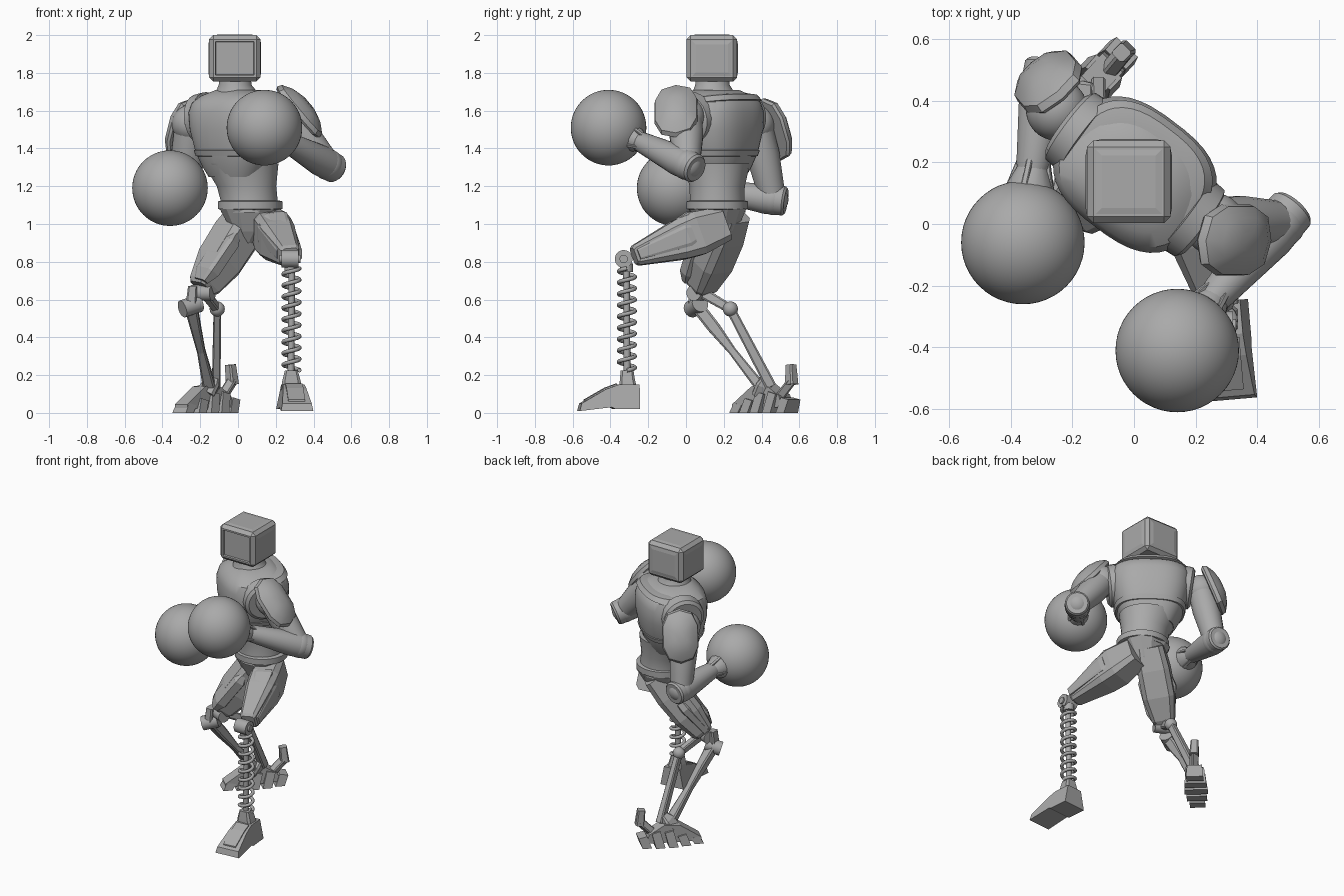
import bpy, bmesh, math
from mathutils import Vector, Matrix

if "Cube" in bpy.data.objects:
    bpy.data.objects.remove(bpy.data.objects["Cube"], do_unlink=True)

grey = bpy.data.materials.new("plain_grey")
grey.use_nodes = True
grey.diffuse_color = (0.4, 0.4, 0.4, 1)
grey.node_tree.nodes["Principled BSDF"].inputs["Base Color"].default_value = (0.4, 0.4, 0.4, 1)


def finish(name, bm, matrix=Matrix(), smooth=True):
    bmesh.ops.recalc_face_normals(bm, faces=bm.faces)
    mesh = bpy.data.meshes.new(name)
    bm.to_mesh(mesh)
    bm.free()
    mesh.materials.append(grey)
    ob = bpy.data.objects.new(name, mesh)
    ob.matrix_world = matrix
    bpy.context.collection.objects.link(ob)
    if smooth:
        bpy.ops.object.select_all(action='DESELECT')
        ob.select_set(True)
        bpy.context.view_layer.objects.active = ob
        bpy.ops.object.shade_smooth_by_angle(angle=math.radians(35))
    return ob


def loft(name, rings, n=32, e=2, matrix=Matrix(), smooth=True):
    """Capped skin over superellipse rings (x, y, z, half width, half depth)."""
    bm = bmesh.new()
    loops = []
    for x, y, z, rx, ry in rings:
        loop = []
        for i in range(n):
            a = (i + 0.5) * math.tau / n
            c, s = math.cos(a), math.sin(a)
            loop.append(bm.verts.new((x + rx * math.copysign(abs(c) ** (2 / e), c),
                                      y + ry * math.copysign(abs(s) ** (2 / e), s), z)))
        loops.append(loop)
    for lo, hi in zip(loops, loops[1:]):
        for i in range(n):
            j = (i + 1) % n
            bm.faces.new((lo[i], lo[j], hi[j], hi[i]))
    bm.faces.new(loops[0])
    bm.faces.new(loops[-1])
    return finish(name, bm, matrix, smooth)


def limb(name, a, b, profile, n=20, e=2, hint=(1, 0, 0), smooth=True):
    """Loft from a to b; profile lists (fraction, half width, half depth)."""
    a, b = Vector(a), Vector(b)
    z = (b - a).normalized()
    x = Vector(hint)
    if x.cross(z).length < 0.05:
        x = Vector((0, 0, 1))
    x = (x - z * x.dot(z)).normalized()
    y = z.cross(x)
    m = Matrix((x, y, z)).transposed().to_4x4()
    m.translation = a
    length = (b - a).length
    return loft(name, [(0, 0, t * length, rx, ry) for t, rx, ry in profile], n, e, m, smooth)


def block(name, a, b, profile, hint=(1, 0, 0)):
    return limb(name, a, b, profile, 8, 5, hint, False)


def rod(name, a, b, r, n=16):
    return limb(name, a, b, [(0, r, r), (1, r, r)], n)


def prism(name, outline, half, matrix, taper=0):
    """Side outline (y, z) given a width, narrowing with height."""
    bm = bmesh.new()
    sides = [[bm.verts.new((s * half * (1 - taper * z), y, z)) for y, z in outline] for s in (-1, 1)]
    for side in sides:
        bm.faces.new(side)
    for i in range(len(outline)):
        j = (i + 1) % len(outline)
        bm.faces.new((sides[0][i], sides[0][j], sides[1][j], sides[1][i]))
    return finish(name, bm, matrix, False)


def ball(name, centre, r):
    bm = bmesh.new()
    bmesh.ops.create_uvsphere(bm, u_segments=48, v_segments=32, radius=r)
    return finish(name, bm, Matrix.Translation(centre))


def placed(x, y, z, degrees):
    return Matrix.Translation((x, y, z)) @ Matrix.Rotation(math.radians(degrees), 4, 'Z')


# Head: bevelled box with framed panels and a recessed screen
bm = bmesh.new()
bmesh.ops.create_cube(bm, size=1, matrix=Matrix.Diagonal((0.272, 0.268, 0.245, 1)))
bmesh.ops.bevel(bm, geom=bm.edges[:], offset=0.022, segments=1, affect='EDGES')
bm.normal_update()
for f in [f for f in bm.faces if max(abs(c) for c in f.normal) > 0.99 and f.normal.z > -0.5]:
    front = f.normal.y < -0.9
    bmesh.ops.inset_region(bm, faces=[f], thickness=0.016 if front else 0.01, depth=0)
    bmesh.ops.inset_region(bm, faces=[f], thickness=0.004 if front else 0.028,
                           depth=-0.012 if front else 0.004)
finish("head", bm, Matrix.Translation((-0.017, 0.137, 1.877)), False)
loft("neck", [(0, 0.15, 1.64, 0.15, 0.14), (-0.008, 0.145, 1.7, 0.11, 0.11),
              (-0.015, 0.14, 1.735, 0.088, 0.092), (-0.015, 0.14, 1.77, 0.083, 0.088)])

# Torso, turned towards one side
turn = placed(0.003, 0.16, 0, -37)
chest = [(1.25, .15, .14), (1.3, .18, .165), (1.38, .22, .192), (1.5, .252, .213),
         (1.59, .262, .213), (1.645, .242, .198), (1.68, .19, .16), (1.71, .11, .11)]
loft("chest", [(0, 0, z, w, d) for z, w, d in chest], 40, 2.7, turn)
loft("chest_band", [(0, 0, z, w, d) for z, w, d in
                    ((1.355, .2, .17), (1.36, .22, .19), (1.39, .23, .2), (1.395, .21, .18))],
     40, 2.7, turn)
tilt = turn @ Matrix.Translation((0, 0, 1.65)) @ Matrix.Rotation(math.radians(7), 4, 'X')
loft("collar", [(0, 0, z, w, d) for z, w, d in
                ((-.02, .22, .18), (-.015, .246, .205), (.015, .222, .188), (.025, .18, .15))],
     40, 2.7, tilt)
loft("abdomen", [(0.06, 0.165, 1.06, .15, .15), (0.058, 0.165, 1.13, .152, .145),
                 (0.045, 0.165, 1.2, .158, .147), (0.015, 0.165, 1.32, .2, .175)])
loft("belt", [(0.065, 0.165, z, r, r * 0.95) for z, r in
              ((1.075, .155), (1.08, .172), (1.12, .172), (1.125, .15))])
loft("pelvis", [(0.045, 0.17, 0.9, .035, .06), (0.055, 0.17, 0.96, .09, .1),
                (0.062, 0.168, 1.08, .163, .155)], 12, 2.5, smooth=False)
for side, s in (("left", 1), ("right", -1)):
    limb(side + "_armhole", turn @ Vector((s * .2, 0, 1.56)), turn @ Vector((s * .275, 0, 1.55)),
         [(0, .14, .14), (.8, .135, .135), (1, .115, .115)], 24)

# Arms ending in large round fists
arms = {
    "left": dict(s=(.26, .0, 1.57), e=(.475, .005, 1.315), w=(.25, -.25, 1.44), f=(.14, -.41, 1.51),
                 pad=(.31, -.05, 1.585), n=(.74, -.1, .62), h=(0, 1, 0)),
    "right": dict(s=(-.25, .37, 1.53), e=(-.285, .46, 1.13), w=(-.33, .17, 1.17), f=(-.36, -.06, 1.19),
                  pad=(-.265, .445, 1.495), n=(-.6, .7, .35), h=(.75, .65, 0)),
}
for side, p in arms.items():
    s, e, w, f, pad = (Vector(p[k]) for k in ("s", "e", "w", "f", "pad"))
    ball(side + "_shoulder_joint", s, .1)
    limb(side + "_upper_arm", s, e, [(0, .085, .085), (.4, .09, .09), (.75, .078, .078), (1, .07, .07)])
    ball(side + "_elbow", e, .082)
    out, reach = (w - e).normalized(), (f - w).normalized()
    limb(side + "_forearm", e - out * .07, w,
         [(0, .068, .068), (.03, .078, .078), (.3, .082, .082), (.92, .056, .056), (1, .05, .05)], 28)
    limb(side + "_wrist_cup", w - out * .03, f, [(0, .045, .045), (.1, .054, .054), (.3, .078, .078), (1, .08, .08)], 16)
    axis = (e - s).cross(w - e).normalized()
    for k in range(4):
        d = Matrix.Rotation(k * math.tau / 4 + .4, 3, reach) @ axis
        block(side + "_wrist_rib", w - out * .03 + d * .046, w + reach * .07 + d * .074,
              [(0, .01, .01), (1, .01, .01)], d)
    ball(side + "_fist", f, .2)
    n = Vector(p["n"]).normalized()
    limb(side + "_shoulder_pad", pad, pad + n * .085,
         [(0, .11, .165), (.15, .12, .176), (.45, .115, .165), (.8, .08, .115), (1, .035, .05)], 10, 2.6, p["h"])

# Left leg: raised thigh on a coil spring
block("left_thigh", (.145, .2, 1.0), (.275, -.275, .83),
      [(0, .08, .095), (.3, .1, .12), (.5, .095, .11), (.97, .056, .058), (1, .045, .045)])
block("left_thigh_side_plate", (.275, .04, .95), (.325, -.25, .84), [(0, .015, .05), (.1, .022, .06), (1, .015, .03)])
block("left_thigh_inner_plate", (.115, .0, .96), (.22, -.25, .84), [(0, .015, .05), (.1, .022, .06), (1, .015, .03)])
block("left_thigh_top_plate", (.19, .03, 1.055), (.27, -.23, .887), [(0, .05, .012), (.1, .065, .025), (1, .035, .015)])
rod("left_knee", (.23, -.33, .815), (.32, -.33, .815), .047, 24)
rod("left_knee_cap", (.22, -.33, .815), (.33, -.33, .815), .022)
rod("spring_top", (.28, -.315, .745), (.28, -.315, .79), .035)
rod("spring_core", (.28, -.312, .2), (.285, -.315, .77), .018)
curve = bpy.data.curves.new("coil_spring", 'CURVE')
curve.dimensions = '3D'
curve.bevel_depth = .011
curve.bevel_resolution = 2
path = curve.splines.new('POLY')
turns, steps = 9, 20
path.points.add(turns * steps)
for i, point in enumerate(path.points):
    a = i * math.tau / steps
    point.co = (.283 + .043 * math.cos(a), -.313 + .043 * math.sin(a), .225 + .54 * i / (turns * steps), 1)
curve.materials.append(grey)
bpy.context.collection.objects.link(bpy.data.objects.new("coil_spring", curve))
boot = placed(.29, -.3, 0, 5)
prism("left_foot", [(-.27, .01), (-.1, .03), (-.08, .02), (.05, .02), (.05, .15), (-.06, .15), (-.13, .125), (-.26, .05)],
      .088, boot, 2.3)
prism("left_foot_top_plate", [(-.24, .05), (-.07, .05), (-.07, .155), (-.13, .133), (-.24, .07)], .045, boot)
loft("left_ankle", [(.285, -.305, .12, .06, .05), (.283, -.31, .17, .05, .042), (.282, -.312, .225, .035, .035)],
     8, 5, smooth=False)

# Right leg: planted thigh with a twin-rod shin
block("right_thigh", (.065, .235, 1.06), (-.19, .075, .66),
      [(0, .09, .095), (.3, .105, .11), (.65, .105, .105), (.95, .075, .075), (1, .06, .06)], (.7, -.7, 0))
block("right_thigh_front_plate", (-.03, .1, .95), (-.195, .02, .7),
      [(0, .05, .02), (.15, .075, .04), (.8, .07, .04), (1, .045, .02)], (.7, -.7, 0))
block("right_thigh_side_plate", (-.1, .22, .9), (-.22, .1, .69), [(0, .025, .03), (.2, .03, .05), (1, .025, .03)], (.7, .7, 0))
rod("right_knee", (-.245, .09, .635), (-.135, .04, .635), .042)
block("right_knee_link", (-.24, .05, .67), (-.25, .05, .56), [(0, .025, .035), (1, .03, .04)])
rod("right_shin_joint", (-.295, .03, .55), (-.205, .075, .58), .047)
block("right_rear_link", (-.18, .08, .64), (-.11, .235, .55), [(0, .022, .03), (1, .02, .025)])
ball("right_rear_joint", (-.11, .235, .55), .04)
block("right_front_shin", (-.25, .055, .57), (-.15, .4, .13),
      [(0, .035, .035), (.25, .028, .035), (.55, .022, .022), (1, .035, .03)])
block("right_rear_shin", (-.11, .235, .55), (-.115, .45, .14), [(0, .02, .025), (1, .024, .03)])

# Right foot: jagged overlapping segments and a raised heel spur
claw = placed(-.165, .42, 0, -43)
prism("right_foot_core", [(-.2, .02), (.16, .03), (.14, .09), (.04, .15), (-.06, .14), (-.2, .045)], .045, claw)
for i in range(5):
    y = -.215 + i * .085
    top = (.04, .065, .1, .1, .07)[i]
    prism("right_foot_segment", [(y, 0), (y + .06, 0), (y + .085, top), (y + .03, top + .012)],
          (.05, .065, .075, .07, .055)[i], claw, 2)
block("right_ankle", (-.17, .4, .1), (-.12, .43, .19), [(0, .05, .05), (.6, .045, .045), (1, .025, .025)])
block("heel_spur_base", (-.08, .5, .09), (-.03, .56, .17), [(0, .025, .025), (1, .025, .025)])
block("heel_spur", (-.03, .56, .15), (-.04, .555, .255), [(0, .03, .03), (1, .025, .025)], (.7, .7, 0))
